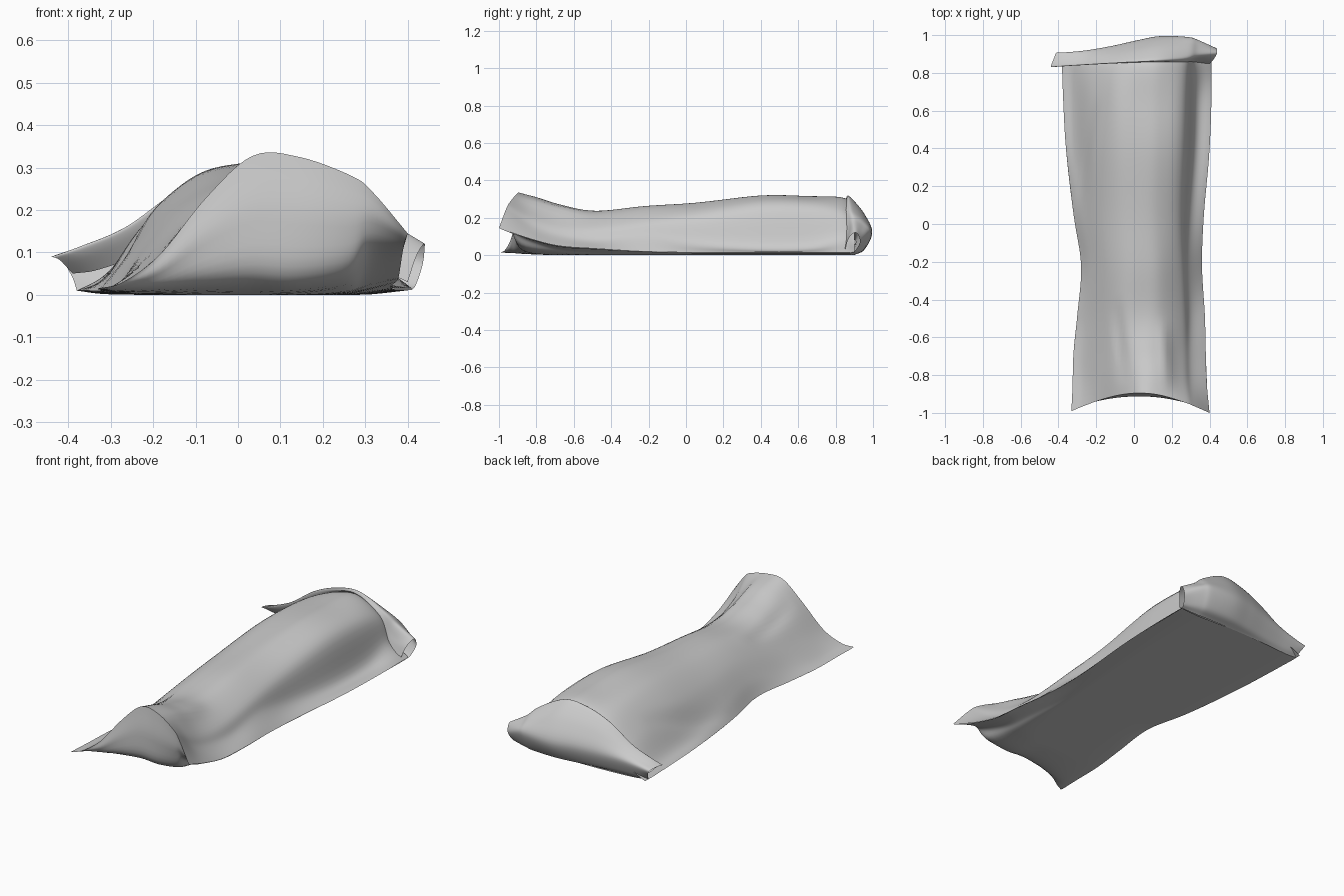
import bpy, math
from mathutils import Vector

T = [0, .08, .2, .35, .5, .65, .82, .89, 1]   # stations across the width


def spline(pts, n):
    """Catmull-Rom through points, n steps per span."""
    out = []
    m = len(pts)
    for i in range(m - 1):
        b, c = pts[i], pts[i + 1]
        a = pts[i - 1] if i else b * 2 - c
        d = pts[i + 2] if i + 2 < m else c * 2 - b
        for k in range(n):
            s = k / n
            out.append((b * 2 + (c - a) * s + (a * 2 - b * 5 + c * 4 - d) * s * s
                        + (b * 3 - a - c * 3 + d) * s ** 3) * 0.5)
    out.append(pts[-1].copy())
    return out


def sheet(name, rows, n=6, power=1, creases=(), flip=False):
    """Film lofted through rows: x left, x right, y left, y right, bow, heights."""
    ctrl = []
    for xl, xr, yl, yr, bow, zs in rows:
        ctrl.append(spline([Vector((xl + (xr - xl) * t,
                                    yl + (yr - yl) * t + bow * math.sin(math.pi * t ** power), z))
                            for t, z in zip(T, zs)], n))
    cols = [spline(list(c), n) for c in zip(*ctrl)]
    w, h = len(cols), len(cols[0])
    verts = []
    for col in cols:
        for p in col:
            p.z = max(p.z, 0)
            for x0, y0, x1, y1, depth, width in creases:
                a, d = Vector((x0, y0)), Vector((x1 - x0, y1 - y0))
                q = p.xy - a
                s = q.dot(d) / d.length_squared
                if 0 < s < 1:
                    dist = (q - d * s).length / width
                    p.z += depth * math.sin(math.pi * s) * math.exp(-dist * dist)
            verts.append(p)
    faces = []
    for i in range(w - 1):
        for j in range(h - 1):
            f = (i * h + j, (i + 1) * h + j, (i + 1) * h + j + 1, i * h + j + 1)
            faces.append(f[::-1] if flip else f)
    me = bpy.data.meshes.new(name)
    me.from_pydata(verts, [], faces)
    for p in me.polygons:
        p.use_smooth = True
    ob = bpy.data.objects.new(name, me)
    bpy.context.collection.objects.link(ob)
    return ob


SEAM = (-.33, .40, -.99, -1, .10, [.015, .03, .095, .23, .328, .325, .28, .24, .145])

# Puffed upper film, from the arched front seam to the folded back end
top = [
    SEAM,
    (-.325, .385, -.84, -.84, .04, [.012, .03, .10, .22, .30, .30, .21, .15, .09]),
    (-.32, .38, -.68, -.68, .02, [.01, .04, .11, .21, .262, .255, .16, .10, .05]),
    (-.30, .375, -.48, -.48, 0, [.012, .06, .14, .215, .236, .226, .15, .08, .035]),
    (-.28, .36, -.22, -.22, 0, [.02, .10, .185, .245, .262, .252, .18, .10, .02]),
    (-.32, .37, .05, .05, 0, [.01, .085, .185, .255, .278, .272, .205, .07, .015]),
    (-.36, .40, .40, .40, 0, [.01, .055, .19, .282, .31, .315, .25, .05, .015]),
    (-.375, .41, .66, .66, 0, [.01, .045, .17, .275, .306, .312, .25, .055, .015]),
    (-.38, .41, .83, .83, 0, [.01, .045, .135, .24, .295, .305, .23, .09, .015]),
    (-.38, .41, .90, .90, 0, [.01, .04, .09, .17, .25, .27, .18, .07, .015]),
]
sheet("upper_film", top, creases=[
    (-.31, .1, -.20, .65, -.02, .025),
    (-.06, -.85, -.09, -.4, -.015, .03), (.18, -.9, .15, -.5, .015, .03)])

# Flat lower film that bulges up under the front arch, with a raised right fin
bottom = [
    SEAM,
    (-.33, .395, -.96, -.965, .05, [.013, .02, .05, .12, .17, .165, .16, .17, .13]),
    (-.326, .388, -.88, -.88, 0, [.012, .008, .012, .025, .035, .03, .05, .10, .10]),
    (-.32, .38, -.68, -.68, 0, [.01, .003, 0, 0, 0, 0, .012, .035, .048]),
    (-.30, .375, -.48, -.48, 0, [.012, .004, 0, 0, 0, 0, .002, .015, .033]),
    (-.28, .36, -.22, -.22, 0, [.02, .006, 0, 0, 0, 0, 0, .005, .02]),
    (-.32, .37, .05, .05, 0, [.01, .002, 0, 0, 0, 0, 0, .002, .013]),
    (-.36, .40, .40, .40, 0, [.01, .002, 0, 0, 0, 0, 0, .002, .013]),
    (-.38, .41, .80, .80, 0, [.01, .002, 0, 0, 0, 0, 0, .002, .012]),
    (-.38, .41, .87, .88, .02, [.01, .002, 0, 0, 0, 0, 0, .002, .012]),
]
sheet("lower_film", bottom, flip=True)

# Back end folded up and over, with an ear at each side and a tucked lip
fold = [
    (-.38, .41, .87, .88, .02, [.01, .002, 0, 0, 0, 0, 0, .002, .012]),
    (-.39, .42, .89, .905, .055, [.04, .03, .03, .03, .03, .03, .03, .03, .025]),
    (-.41, .435, .907, .93, .075, [.075, .085, .10, .115, .125, .125, .125, .115, .07]),
    (-.425, .44, .875, .92, .045, [.088, .105, .14, .195, .225, .23, .19, .155, .11]),
    (-.44, .438, .833, .90, .0, [.09, .115, .16, .25, .30, .31, .235, .18, .12]),
    (-.42, .42, .84, .87, .0, [.082, .10, .147, .237, .292, .303, .23, .12, .09]),
    (-.39, .40, .88, .85, .0, [.05, .06, .10, .20, .28, .298, .225, .08, .03]),
]
sheet("folded_end", fold, power=2, flip=True)
